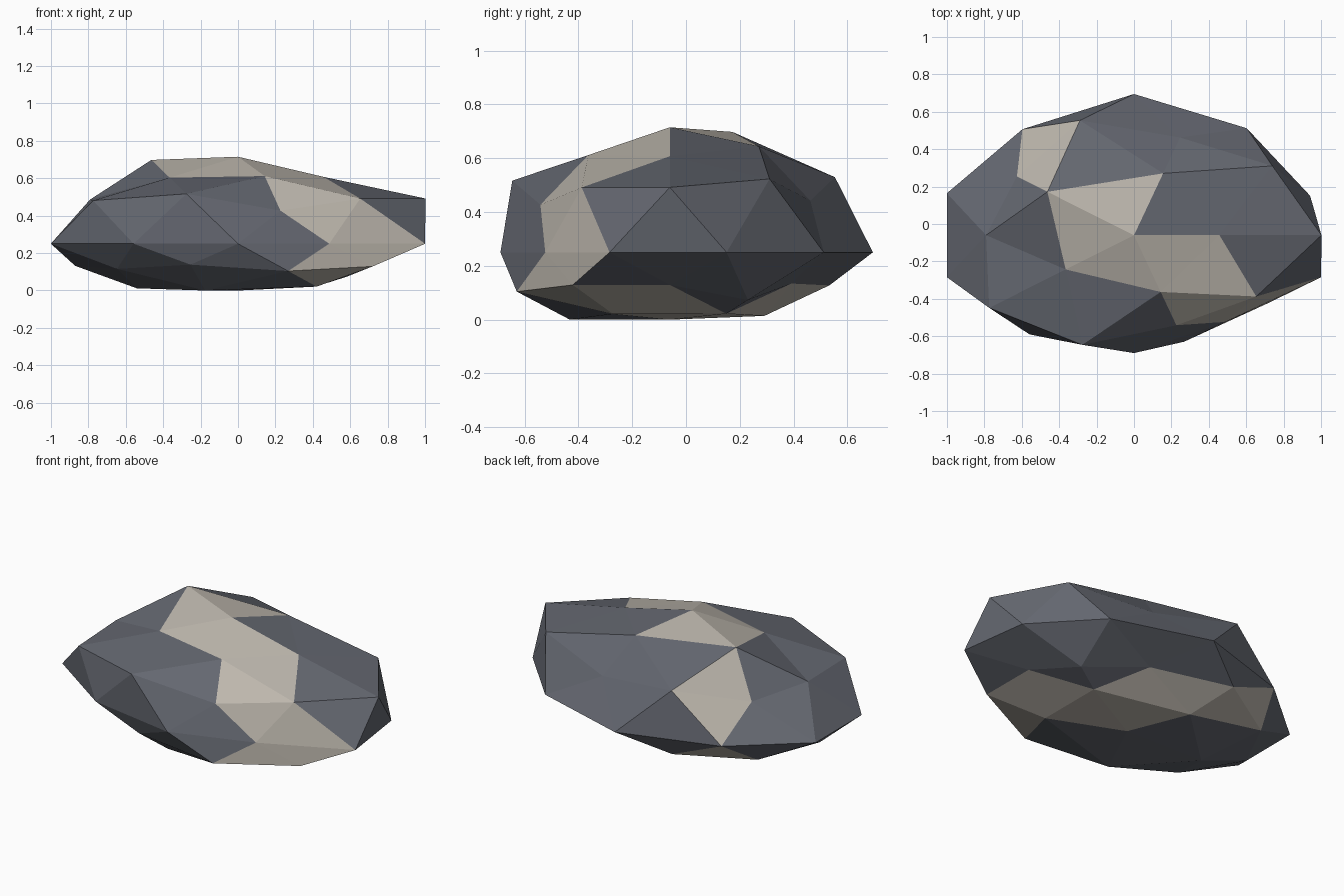
import bpy, bmesh, math
from mathutils import Vector

if "Cube" in bpy.data.objects:
    bpy.data.objects.remove(bpy.data.objects["Cube"])


def material(name, rgb):
    m = bpy.data.materials.new(name)
    m.diffuse_color = (*rgb, 1)
    m.use_nodes = True
    m.node_tree.nodes["Principled BSDF"].inputs["Base Color"].default_value = m.diffuse_color
    return m


# Rings of the boulder: unit-sphere height, start angle, how far each corner bulges
RINGS = {
    "peak": (1.0, 0, [.963]),
    "top": (.851, 0, [.87, .96, 1.09, .86, .88]),
    "ridge": (.526, 36, [1.075, 1.1, .93, 1.05, .95]),
    "shoulder": (.447, 0, [1.12, .89, .865, 1.07, .82]),
    "waist": (0, 18, [.99, 1.025, 1.094, 1.015, 1.052, 1.052, .95, .913, .83, 1.052]),
    "flank": (-.447, 36, [.8, 1.01, .973, .92, .996]),
    "under": (-.526, 0, [.846, .81, 1.0, .94, 1.02]),
    "base": (-.851, 36, [.985, 1.02, 1.03, 1.08, .99]),
    "foot": (-1.0, 0, [.92]),
}
DEPTH, SHIFT, MIDDLE = .69, -.06, .25   # y squash, y offset, height of the waist
RISE, DROP = .483, .272                 # z squash above and below the waist

# Two edges of the mineral band that winds round the boulder, and its end patch
LEFT = set("top2 top3 top4 shoulder4 waist8 under4 base4 foot0 base1 under2 waist3".split())
RIGHT = set("top1 peak0 top0 ridge4 waist9 flank4 under0 base0 under1 flank1".split())
PATCH = set("waist3 ridge1 shoulder2 top2".split())

# Direction on the unit sphere and bulge of every corner
corners = {}
for ring, (z, start, bulges) in RINGS.items():
    r = math.sqrt(1 - z * z)
    for k, bulge in enumerate(bulges):
        a = math.radians(start) + math.tau * k / len(bulges)
        corners[f"{ring}{k}"] = (Vector((r * math.cos(a), r * math.sin(a), z)), bulge)

# Boulder: faceted sphere, squashed, with each corner pushed in or out
bm = bmesh.new()
bmesh.ops.create_icosphere(bm, subdivisions=2, radius=1)
names = {}
for v in bm.verts:
    d = v.co.normalized()
    names[v] = min(corners, key=lambda n: (corners[n][0] - d).length)
for v in bm.verts:
    d, bulge = corners[names[v]]
    p = d * bulge
    v.co = (p.x, p.y * DEPTH + SHIFT, MIDDLE + p.z * (RISE if p.z > 0 else DROP))
    if names[v] == "flank0":            # one corner sags lower than its ring
        v.co.z = .073

# Mineral band: faces that span both edges
for f in bm.faces:
    tri = {names[v] for v in f.verts}
    band = tri <= LEFT | RIGHT and tri & LEFT and tri & RIGHT
    f.material_index = 1 if band or tri <= PATCH else 0
    f.smooth = False
bmesh.ops.recalc_face_normals(bm, faces=bm.faces)

mesh = bpy.data.meshes.new("boulder")
bm.to_mesh(mesh)
bm.free()
mesh.materials.append(material("slate grey", (.127, .136, .162)))
mesh.materials.append(material("pale mineral", (.515, .479, .423)))
boulder = bpy.data.objects.new("boulder", mesh)
bpy.context.collection.objects.link(boulder)
